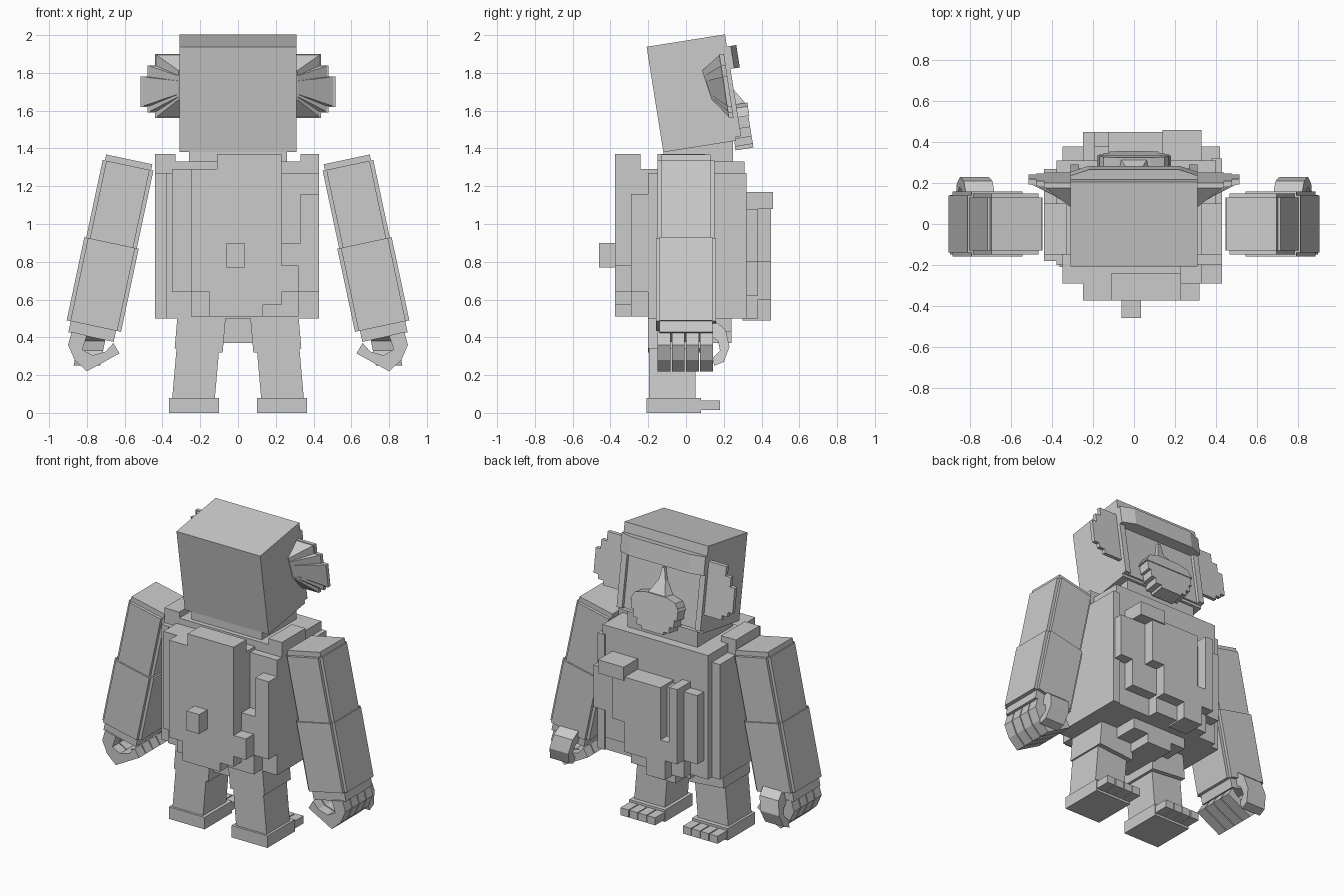
import bpy
import bmesh
from math import radians
from mathutils import Matrix, Vector

default_cube = bpy.data.objects.get("Cube")
if default_cube:
    bpy.data.objects.remove(default_cube, do_unlink=True)

grey = bpy.data.materials.new("plain grey")
grey.use_nodes = True
grey_value = (.6, .6, .6, 1)
grey.diffuse_color = grey_value
grey.node_tree.nodes["Principled BSDF"].inputs["Base Color"].default_value = grey_value

IDENTITY = Matrix.Identity(4)
MIRROR = Matrix.Scale(-1, 4, Vector((1, 0, 0)))


def finish(name, bm, matrix=IDENTITY):
    """Turn a bmesh into a flat shaded grey object."""
    bm.transform(matrix)
    bmesh.ops.recalc_face_normals(bm, faces=bm.faces)
    mesh = bpy.data.meshes.new(name)
    bm.to_mesh(mesh)
    bm.free()
    mesh.materials.append(grey)
    part = bpy.data.objects.new(name, mesh)
    bpy.context.collection.objects.link(part)


def loft(name, start, end, matrix=IDENTITY):
    """Join two matching outlines into a closed solid."""
    bm = bmesh.new()
    first = [bm.verts.new(point) for point in start]
    last = [bm.verts.new(point) for point in end]
    bm.faces.new(first)
    bm.faces.new(reversed(last))
    for index in range(len(first)):
        following = (index + 1) % len(first)
        bm.faces.new((first[index], last[index], last[following], first[following]))
    finish(name, bm, matrix)


def plate(name, outline, near, far, matrix=IDENTITY):
    """Extrude an x-z outline along y."""
    loft(name, [(x, near, z) for x, z in outline],
         [(x, far, z) for x, z in outline], matrix)


def box(name, x, y, z, matrix=IDENTITY):
    """Box from three ranges."""
    outline = [(x[0], z[0]), (x[1], z[0]), (x[1], z[1]), (x[0], z[1])]
    plate(name, outline, y[0], y[1], matrix)


def notched_block(name, half_x, half_y, z, matrix, step=.02):
    """Limb block with a small step along each long corner."""
    box(name + "_wide", (-half_x, half_x), (step - half_y, half_y - step), z, matrix)
    box(name + "_deep", (step - half_x, half_x - step), (-half_y, half_y), z, matrix)


# Head, tipped about its lower edge
tilt = Matrix.Translation((0, -.12, 1.38)) @ Matrix.Rotation(radians(9), 4, 'X')
box("head", (-.31, .31), (0, .39), (0, .565), tilt)
box("face_crown", (-.31, .31), (.38, .42), (.48, .565), tilt)
box("face_panel", (-.27, .27), (.38, .4), (.02, .5), tilt)
loft("brow", [(x, y, .38) for x, y in ((-.31, .38), (.31, .38), (.31, .44), (.22, .47), (-.22, .47), (-.31, .44))],
     [(x, y, .5) for x, y in ((-.31, .38), (.31, .38), (.31, .44), (.22, .47), (-.22, .47), (-.31, .44))], tilt)
for side, matrix in (("left", tilt), ("right", tilt @ MIRROR)):
    box(side + "_cheek_edge", (.27, .31), (.38, .42), (.02, .5), matrix)

# Muzzle with a stepped jaw, a lip and a pointed nose
half_jaw = [(.08, -.05), (.08, -.03), (.12, -.03), (.12, .01),
            (.15, .01), (.15, .06), (.17, .06), (.17, .14)]
jaw = half_jaw + [(-x, z) for x, z in reversed(half_jaw)]
plate("jaw", jaw, .38, .475, tilt)
plate("lip", [(-.18, .12), (.18, .12), (.15, .17), (.08, .19),
              (-.08, .19), (-.15, .17)], .38, .48, tilt)
nose = [(.09, .17), (.03, .27), (.01, .35), (-.01, .35), (-.03, .27), (-.09, .17)]
loft("nose", [(x, .39, z) for x, z in nose],
     [(x * .8, .48 if z < .2 else .42, z) for x, z in nose], tilt)

# Ears: stepped outline flaring forward
ear = [(.3, 1.9), (.44, 1.9), (.44, 1.84), (.48, 1.84), (.48, 1.78), (.515, 1.78),
       (.515, 1.62), (.48, 1.62), (.48, 1.59), (.44, 1.59), (.44, 1.56), (.3, 1.56)]


def ear_ring(y, x_scale, z_scale):
    return [(.3 + (x - .3) * x_scale, y - (z - 1.74) * .15,
             1.74 + (z - 1.74) * z_scale) for x, z in ear]


for side, matrix in (("left", IDENTITY), ("right", MIRROR)):
    loft(side + "_ear_flare", ear_ring(.11, .1, .45), ear_ring(.2, .95, .97), matrix)
    loft(side + "_ear_rim", ear_ring(.2, 1, 1), ear_ring(.225, 1, 1), matrix)

# Torso core, neck and shoulders
box("torso", (-.38, .4), (-.15, .31), (.5, 1.33))
box("torso_front", (-.38, .4), (-.2, -.14), (.5, 1.27))
box("neck", (-.26, .26), (-.12, .25), (1.3, 1.44))
box("right_flank", (-.44, -.36), (-.18, .27), (.5, 1.27))
box("left_flank", (.38, .43), (-.2, .32), (.5, 1.27))
box("right_shoulder_pad", (-.44, -.33), (-.15, .1), (1.2, 1.37))
box("left_shoulder_pad", (.33, .43), (-.15, .1), (1.2, 1.37))

# Stepped panels over the front of the torso, with a slot on one side
plate("front_under_panel", [(-.35, .64), (-.25, .64), (-.25, .51), (.32, .51), (.32, .64),
                            (.43, .64), (.43, 1.16), (.33, 1.16), (.33, .9), (.23, .9),
                            (.23, 1.29), (-.35, 1.29)], -.29, -.15)
plate("front_panel", [(-.25, .64), (-.15, .64), (-.15, .51), (.13, .51), (.13, .57),
                      (.23, .57), (.23, .64), (.32, .64), (.32, .78), (.23, .78),
                      (.23, 1.37), (-.11, 1.37), (-.11, 1.29), (-.25, 1.29)], -.375, -.24)
box("front_stud", (-.06, .035), (-.46, -.3), (.77, .9))

# Stepped panels over the rear of the torso
plate("rear_under_panel", [(-.35, .62), (-.25, .62), (-.25, .5), (.14, .5), (.14, .62),
                           (.33, .62), (.33, .8), (.42, .8), (.42, 1.08), (-.35, 1.08)], .25, .38)
plate("rear_panel", [(-.25, .62), (-.16, .62), (-.16, .49), (-.02, .49), (-.02, .6),
                     (.14, .6), (.14, .8), (.23, .8), (.23, 1.1), (-.125, 1.1),
                     (-.125, .75), (-.19, .75), (-.19, 1.12), (-.25, 1.12)], .3, .45)
box("rear_corner_block", (.14, .33), (.3, .46), (1.08, 1.17))
box("rear_hip_step", (-.2, .2), (-.1, .24), (.43, .52))
box("crotch", (-.09, .09), (-.15, .24), (.37, .52))

# Arms, hands, legs and feet, built once and mirrored
finger = [(.88, .43), (.9, .36), (.865, .28), (.8, .22), (.627, .315),
          (.66, .37), (.7, .325), (.77, .305), (.825, .335), (.8, .41)]
thumb = [(.08, .48), (.15, .49), (.21, .44), (.23, .35), (.2, .27), (.15, .25),
         (.14, .29), (.18, .33), (.17, .38), (.13, .41)]
arm = Matrix.Translation((.576, 0, 1.34)) @ Matrix.Rotation(radians(-12), 4, 'Y')
for side, matrix in (("left", IDENTITY), ("right", MIRROR)):
    limb = matrix @ arm
    notched_block(side + "_upper_arm", .137, .15, (-.46, -.03), limb)
    box(side + "_shoulder_cap", (-.125, .125), (-.13, .13), (-.04, .002), limb)
    notched_block(side + "_forearm", .147, .16, (-.9, -.45), limb)
    box(side + "_palm", (-.12, .125), (-.14, .14), (-.96, -.88), limb)
    for index in range(4):
        start = -.15 + index * .075
        plate(f"{side}_finger_{index}", finger, start, start + .068, matrix)
    loft(side + "_thumb", [(.78 - z * .2, y, z) for y, z in thumb],
         [(.92 - z * .2, y, z) for y, z in thumb], matrix)

    lean = matrix @ Matrix.Translation((.21, 0, .34)) @ Matrix.Rotation(radians(-5), 4, 'Y')
    box(side + "_thigh", (-.13, .125), (-.2, .08), (-.01, .2), lean)
    box(side + "_shin", (-.11, .115), (-.195, .05), (-.28, .01), lean)
    box(side + "_foot", (.1, .365), (-.21, .08), (0, .08), matrix)
    for index in range(4):
        start = .102 + index * .066
        box(f"{side}_toe_{index}", (start, start + .06), (.05, .18), (.015, .065), matrix)
